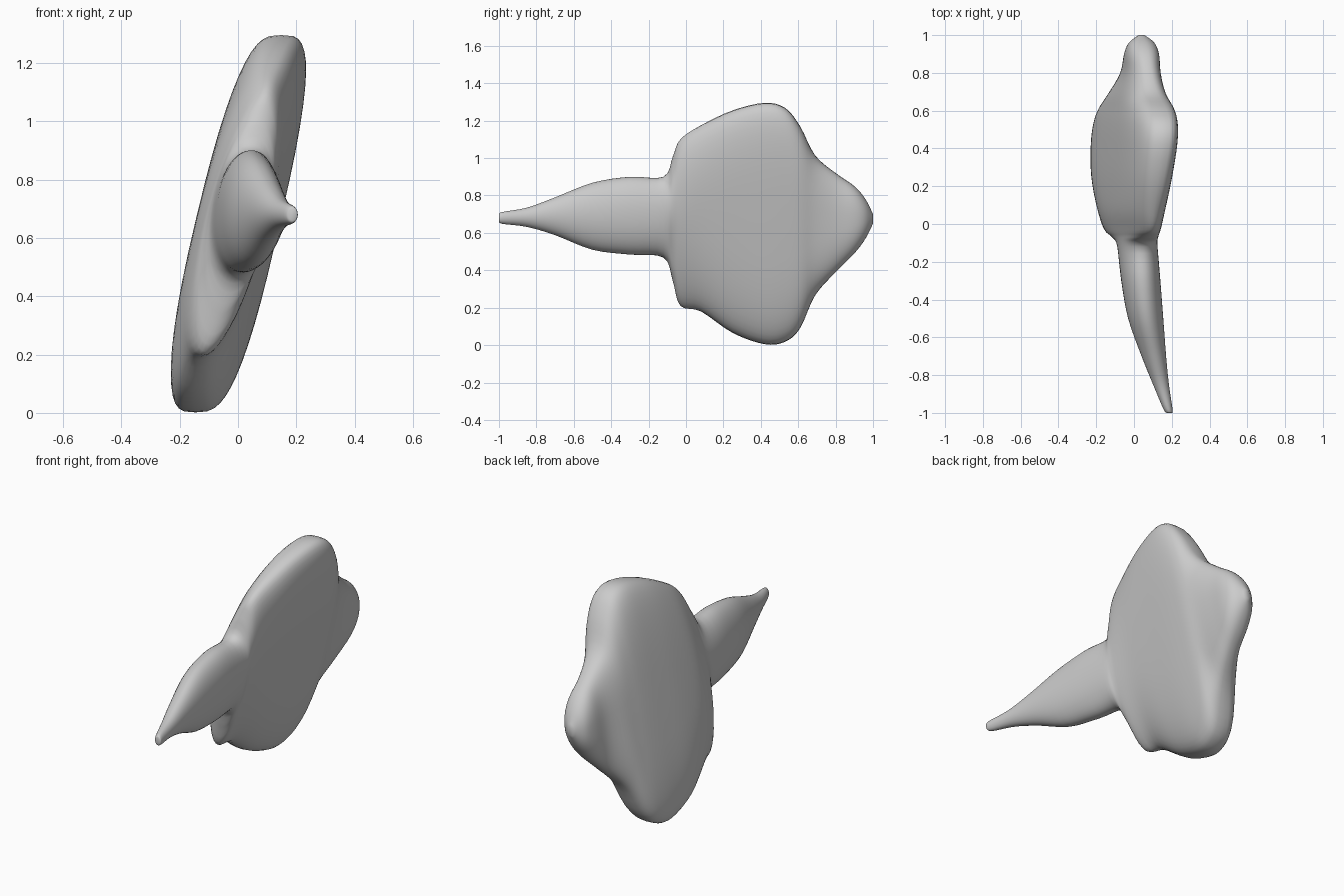
import bpy, bmesh, math

if "Cube" in bpy.data.objects:
    bpy.data.objects.remove(bpy.data.objects["Cube"])

# Stations along y: y, bottom z, top z, centre x, lean (dx/dz), half thickness, squareness
STATIONS = [
    (-1.00, .660, .700, .188, .00, .014, 2.0),
    (-0.98, .648, .712, .180, .00, .024, 2.0),
    (-0.85, .632, .735, .143, .00, .042, 2.0),
    (-0.70, .588, .790, .105, .02, .065, 2.0),
    (-0.50, .510, .868, .062, .03, .093, 2.0),
    (-0.30, .484, .900, .036, .05, .103, 2.1),
    (-0.12, .468, .900, .018, .10, .104, 2.1),
    (-0.07, .340, 1.01, .006, .19, .106, 1.9),
    (-0.03, .210, 1.10, -.008, .23, .112, 1.9),
    (0.08, .180, 1.175, -.014, .24, .124, 2.3),
    (0.25, .065, 1.255, -.012, .235, .132, 2.9),
    (0.42, .005, 1.295, .000, .23, .134, 3.3),
    (0.53, .018, 1.268, .008, .23, .132, 3.3),
    (0.61, .090, 1.170, .012, .23, .126, 3.1),
    (0.69, .265, 1.015, .016, .22, .112, 2.8),
    (0.80, .390, .920, .034, .16, .093, 2.5),
    (0.90, .490, .850, .040, .12, .088, 2.4),
    (0.96, .570, .780, .040, .10, .066, 2.2),
    (1.00, .650, .700, .040, .10, .015, 2.0),
]
SIDES, STEPS = 48, 4


def spline(a, b, c, d, t):
    """Catmull-Rom value between b and c."""
    return .5 * (2 * b + (c - a) * t + (2 * a - 5 * b + 4 * c - d) * t * t
                 + (3 * b - a - 3 * c + d) * t ** 3)


def power(v, e):
    return math.copysign(abs(v) ** e, v)


def section(bm, y, lo, hi, cx, lean, half, square):
    """One rounded, leaning cross-section ring."""
    mid, h, e = (lo + hi) / 2, (hi - lo) / 2, 2 / square
    ring = []
    for i in range(SIDES):
        a = 2 * math.pi * i / SIDES
        dz = h * power(math.sin(a), e)
        ring.append(bm.verts.new((cx + lean * dz + half * power(math.cos(a), e),
                                  y, mid + dz)))
    return ring


# Finned body: tapering tail, broad leaning fins and blunt end in one loft
bm = bmesh.new()
rows = [STATIONS[0]] + STATIONS + [STATIONS[-1]]
rings = []
for k in range(len(STATIONS) - 1):
    for s in range(STEPS):
        values = [spline(*q, s / STEPS) for q in zip(*rows[k:k + 4])]
        rings.append(section(bm, *values))
rings.append(section(bm, *STATIONS[-1]))
for r0, r1 in zip(rings, rings[1:]):
    for i in range(SIDES):
        j = (i + 1) % SIDES
        bm.faces.new((r0[i], r0[j], r1[j], r1[i]))
bm.faces.new(rings[0])
bm.faces.new(rings[-1])
bmesh.ops.recalc_face_normals(bm, faces=bm.faces)

mesh = bpy.data.meshes.new("finned_body")
bm.to_mesh(mesh)
bm.free()
body = bpy.data.objects.new("finned_body", mesh)
bpy.context.collection.objects.link(body)
for p in mesh.polygons:
    p.use_smooth = True
